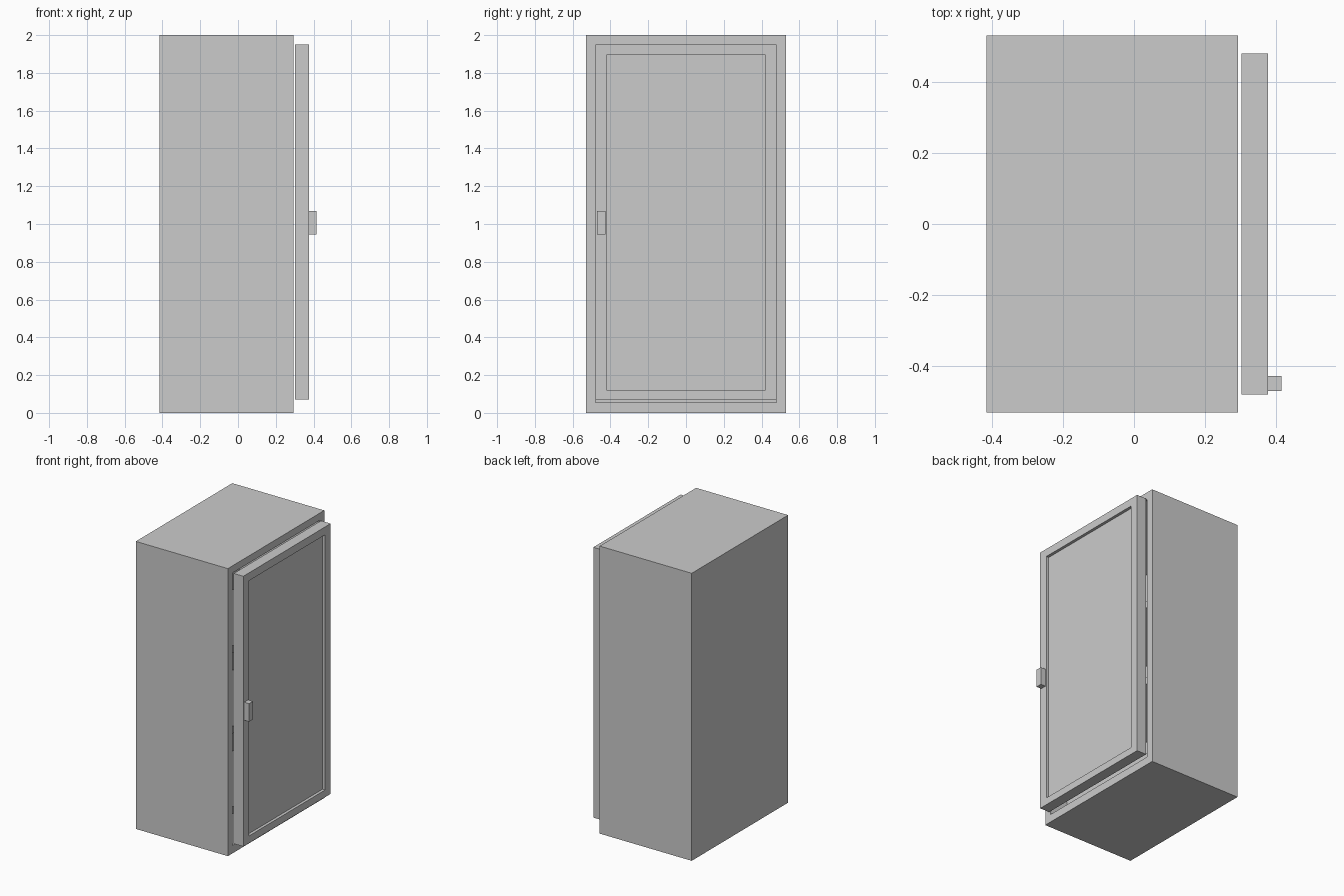
import bpy, bmesh
from mathutils import Vector

if "Cube" in bpy.data.objects:
    bpy.data.objects.remove(bpy.data.objects["Cube"])


def box(name, lo, hi, recess=None):
    """Box from corner to corner; recess = (y0, y1, z0, z1, floor_x) sinks a pocket in the +x face."""
    lo, hi = Vector(lo), Vector(hi)
    bm = bmesh.new()
    bmesh.ops.create_cube(bm, size=1)
    for v in bm.verts:
        v.co = Vector((lo[i] + hi[i]) / 2 + v.co[i] * (hi[i] - lo[i]) for i in range(3))
    if recess:
        y0, y1, z0, z1, floor_x = recess
        bm.normal_update()
        face = max(bm.faces, key=lambda f: f.normal.x)
        bmesh.ops.inset_individual(bm, faces=[face], thickness=0.01)
        mid = face.calc_center_median()
        for v in face.verts:
            v.co.y = y0 if v.co.y < mid.y else y1
            v.co.z = z0 if v.co.z < mid.z else z1
        # second inset becomes the pocket floor
        bmesh.ops.inset_individual(bm, faces=[face], thickness=0.0)
        for v in face.verts:
            v.co.x = floor_x
    bmesh.ops.recalc_face_normals(bm, faces=bm.faces)
    mesh = bpy.data.meshes.new(name)
    bm.to_mesh(mesh)
    bm.free()
    obj = bpy.data.objects.new(name, mesh)
    bpy.context.collection.objects.link(obj)
    return obj


# Hollow cabinet shell, open towards +x
box("cabinet_shell", (-0.415, -0.53, 0), (0.293, 0.53, 2),
    recess=(-0.48, 0.48, 0.055, 1.95, -0.325))

# Evenly spaced shelves, set back from the opening
for i in range(3):
    top = 0.21 + 0.56 * i
    box(f"shelf_{i + 1}", (-0.325, -0.48, top - 0.05), (0.153, 0.48, top))

# Door with a sunken panel, standing just clear of the shell
box("door", (0.303, -0.48, 0.07), (0.377, 0.48, 1.95),
    recess=(-0.42, 0.42, 0.12, 1.895, 0.357))

# Door handle
box("handle", (0.377, -0.47, 0.945), (0.415, -0.427, 1.07))
